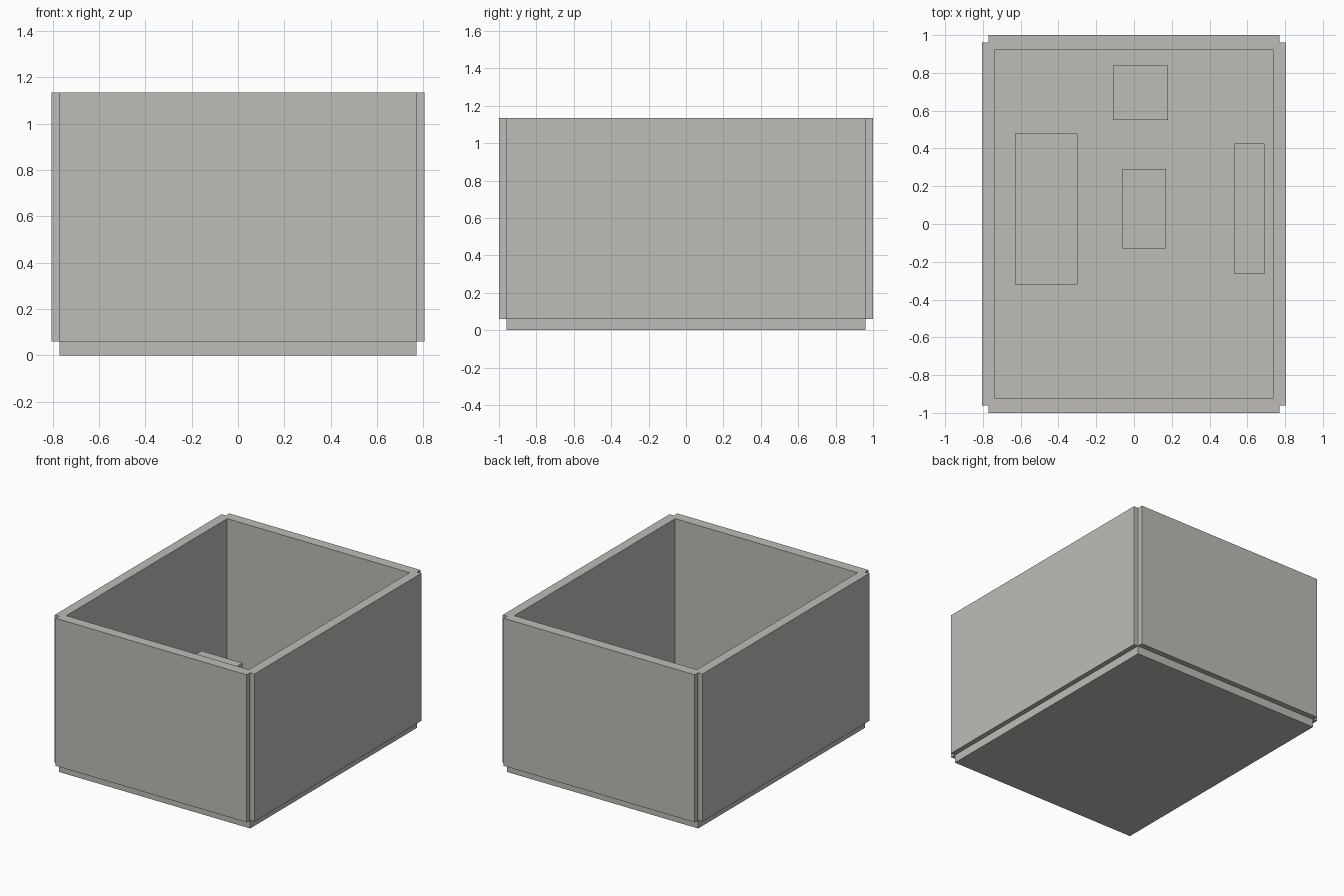
import bpy
import bmesh

if "Cube" in bpy.data.objects:
    bpy.data.objects.remove(bpy.data.objects["Cube"])

grey = bpy.data.materials.new("warm grey")
grey.diffuse_color = (0.51, 0.505, 0.48, 1)
grey.use_nodes = True
grey.node_tree.nodes["Principled BSDF"].inputs["Base Color"].default_value = grey.diffuse_color

FLOOR_TOP, RIM = 0.06, 1.135


def finish(name, bm):
    bmesh.ops.recalc_face_normals(bm, faces=bm.faces)
    mesh = bpy.data.meshes.new(name)
    bm.to_mesh(mesh)
    bm.free()
    mesh.materials.append(grey)
    obj = bpy.data.objects.new(name, mesh)
    bpy.context.collection.objects.link(obj)


def block(name, x0, x1, y0, y1, z0, z1):
    bm = bmesh.new()
    bmesh.ops.create_cube(bm, size=1)
    for v in bm.verts:
        v.co = (x1 if v.co.x > 0 else x0,
                y1 if v.co.y > 0 else y0,
                z1 if v.co.z > 0 else z0)
    finish(name, bm)


def walls():
    # One quarter of the wall ring: outer notched corner and inner corner
    ox, oy, nx, ny, ix, iy = 0.805, 1.0, 0.77, 0.96, 0.735, 0.925
    bm = bmesh.new()
    rings = []
    for z in (FLOOR_TOP, RIM):
        outer, inner = [], []
        for sx, sy in ((1, 1), (-1, 1), (-1, -1), (1, -1)):
            corner = [(ox, ny), (nx, ny), (nx, oy)]
            if sx * sy < 0:
                corner.reverse()
            outer.append([bm.verts.new((sx * x, sy * y, z)) for x, y in corner])
            inner.append(bm.verts.new((sx * ix, sy * iy, z)))
        rings.append((outer, inner))
        # Rim and underside: a corner triangle and a long strip per side
        for i in range(4):
            j = (i + 1) % 4
            a, b, c = outer[i]
            bm.faces.new((a, b, inner[i]))
            bm.faces.new((b, c, inner[i]))
            bm.faces.new((c, outer[j][0], inner[j], inner[i]))
    # Vertical faces outside and inside
    (lo, li), (uo, ui) = rings
    lo, uo = sum(lo, []), sum(uo, [])
    for low, up in ((lo, uo), (li, ui)):
        n = len(low)
        for i in range(n):
            j = (i + 1) % n
            bm.faces.new((low[i], low[j], up[j], up[i]))
    finish("walls", bm)


walls()
block("floor", -0.77, 0.77, -0.96, 0.96, 0, FLOOR_TOP)

# Blocks standing inside the box
block("left_block", -0.63, -0.30, -0.32, 0.48, FLOOR_TOP, 0.37)
block("back_block", -0.11, 0.18, 0.55, 0.84, FLOOR_TOP, 0.33)
block("centre_block", -0.06, 0.17, -0.13, 0.29, FLOOR_TOP, 0.33)
block("right_block", 0.53, 0.69, -0.265, 0.425, FLOOR_TOP, 0.35)
